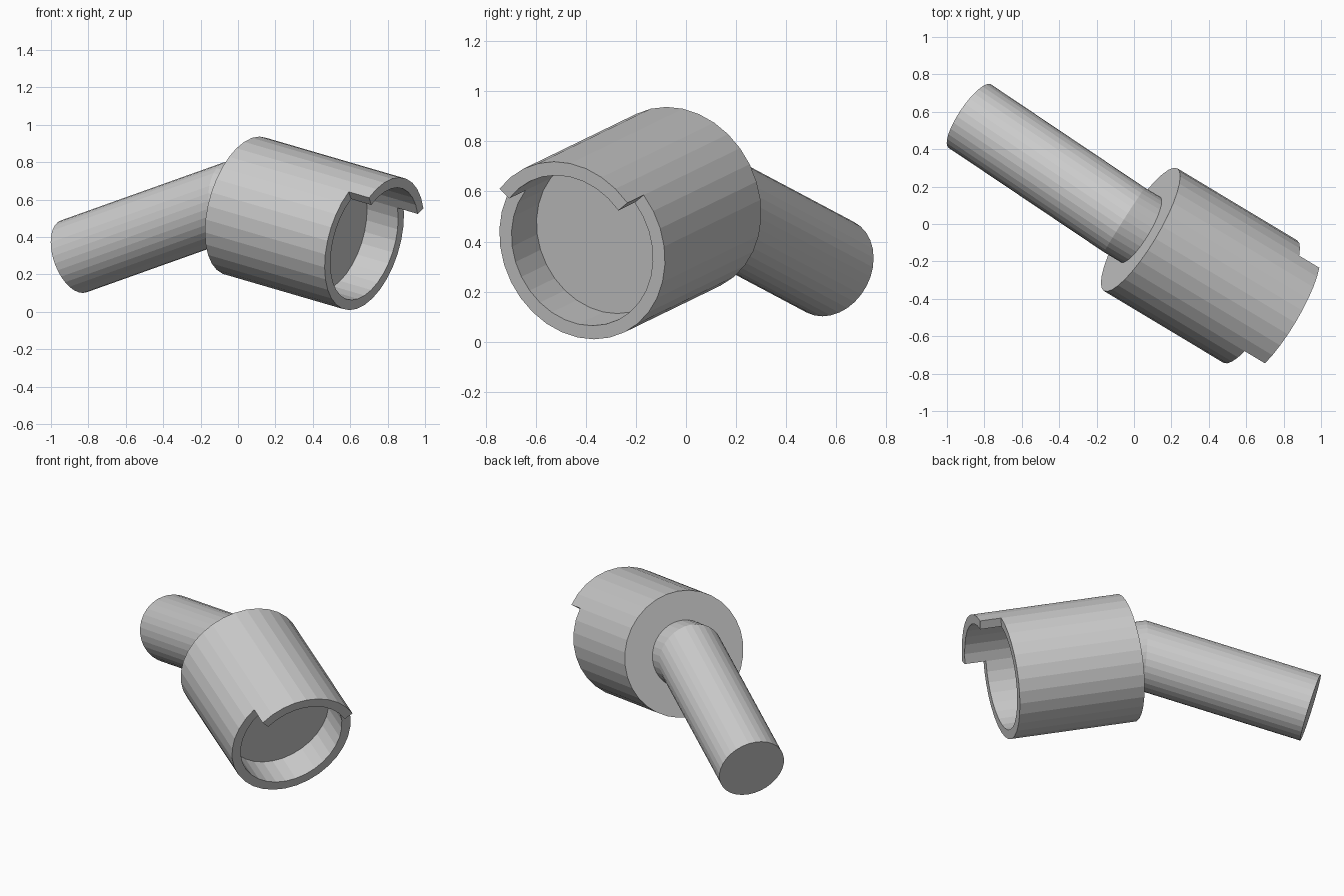
import bpy, bmesh, math
from mathutils import Vector, Matrix

if "Cube" in bpy.data.objects:
    bpy.data.objects.remove(bpy.data.objects["Cube"])

SEG = 32


def frame(d):
    """Horizontal and upward unit vectors square to the axis d."""
    u = d.cross(Vector((0, 0, 1))).normalized() * -1
    return u, d.cross(u).normalized()


def ring(bm, centre, d, r):
    u, v = frame(d)
    return [bm.verts.new(centre + r * (math.cos(a) * u + math.sin(a) * v))
            for a in (2 * math.pi * i / SEG for i in range(SEG))]


def bridge(bm, a, b):
    return [bm.faces.new((a[i], a[(i + 1) % SEG], b[(i + 1) % SEG], b[i]))
            for i in range(SEG)]


def finish(bm, name):
    bmesh.ops.recalc_face_normals(bm, faces=bm.faces)
    me = bpy.data.meshes.new(name)
    bm.to_mesh(me)
    bm.free()
    ob = bpy.data.objects.new(name, me)
    bpy.context.collection.objects.link(ob)


cup_axis = Vector((0.832, -0.5, -0.243)).normalized()
cup_back = Vector((0.035, -0.03, 0.567))
R_OUT, R_IN, LENGTH, DEPTH, LIP = 0.382, 0.326, 0.77, 0.20, 0.13

# Cup: closed back, outer wall, flat rim, recessed floor
bm = bmesh.new()
back, rim, inner, floor = [
    ring(bm, cup_back + cup_axis * t, cup_axis, r)
    for t, r in ((0, R_OUT), (LENGTH, R_OUT), (LENGTH, R_IN), (LENGTH - DEPTH, R_IN))]
bm.faces.new(back)
bridge(bm, back, rim)
rim_faces = bridge(bm, rim, inner)
bridge(bm, inner, floor)
bm.faces.new(floor)

# Raised lip over the upper part of the rim
u, v = frame(cup_axis)
if u.y < 0:
    u = -u
lip = []
for f in rim_faces:
    p = f.calc_center_median() - cup_back
    if 33 < math.degrees(math.atan2(p.dot(v) if v.z > 0 else -p.dot(v), p.dot(u))) < 136:
        lip.append(f)
ext = bmesh.ops.extrude_face_region(bm, geom=lip)
bmesh.ops.translate(bm, vec=cup_axis * LIP,
                    verts=[g for g in ext["geom"] if isinstance(g, bmesh.types.BMVert)])
bmesh.ops.delete(bm, geom=[f for f in lip if f.is_valid], context='FACES_ONLY')
finish(bm, "cup_socket")

# Shaft: straight rod with a mitred bend into the back of the cup
rod_start = Vector((-0.878, 0.577, 0.297))
bend = cup_back - cup_axis * 0.103
rod_axis = (bend - rod_start).normalized()
mitre = (rod_axis + cup_axis).normalized()
embed = cup_back + cup_axis * 0.03


def slide(bm, verts, d, point, normal):
    """Copy a ring along d until it lies on the given plane."""
    return [bm.verts.new(w.co + d * ((point - w.co).dot(normal) / d.dot(normal)))
            for w in verts]


bm = bmesh.new()
a = ring(bm, rod_start, rod_axis, 0.204)
b = slide(bm, a, rod_axis, bend, mitre)
c = slide(bm, b, cup_axis, embed, cup_axis)
bm.faces.new(a)
bridge(bm, a, b)
bridge(bm, b, c)
bm.faces.new(c)
finish(bm, "bent_shaft")
